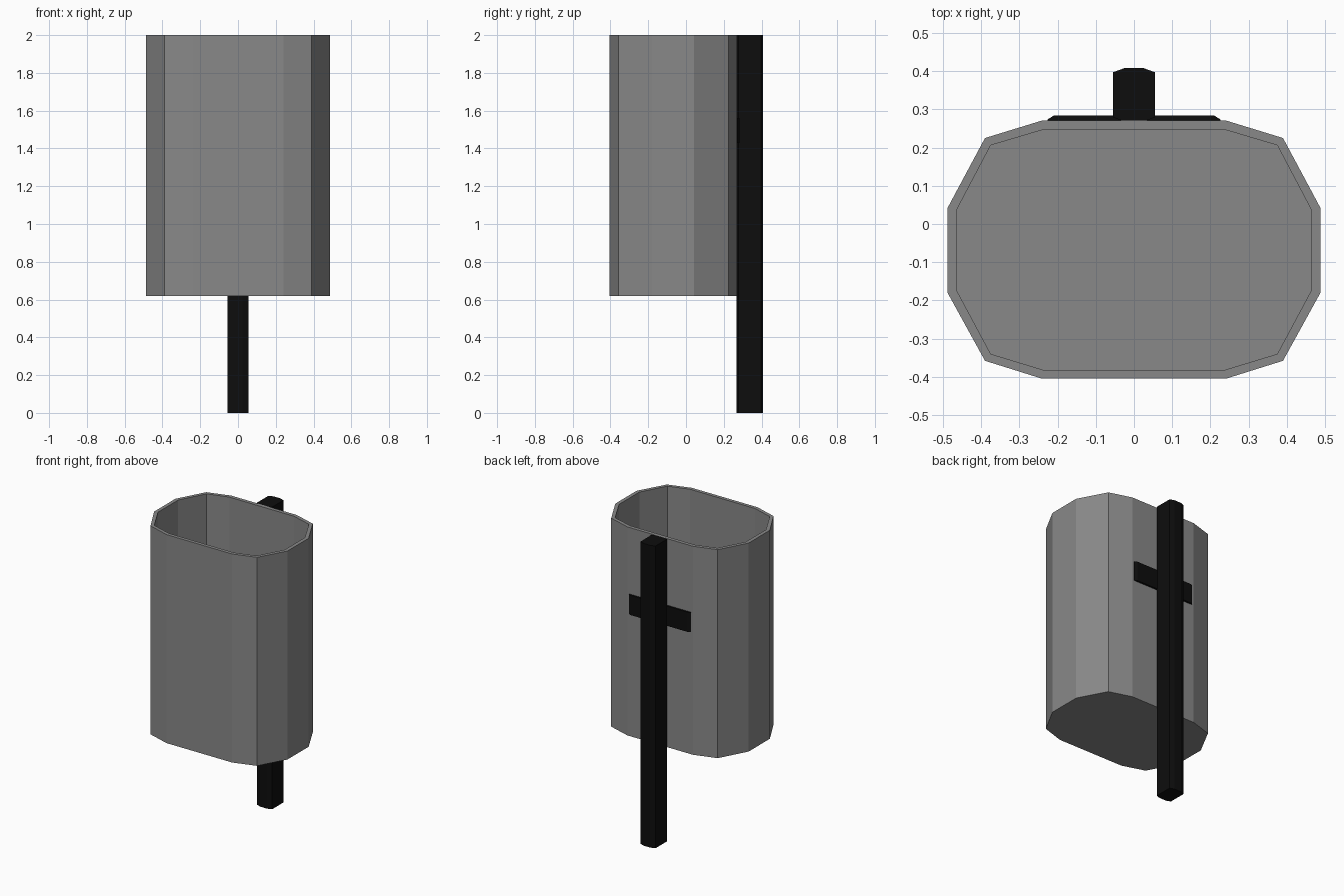
import bpy
import bmesh

cube = bpy.data.objects.get("Cube")
if cube:
    bpy.data.objects.remove(cube, do_unlink=True)


def make_material(name, value):
    mat = bpy.data.materials.new(name)
    mat.use_nodes = True
    colour = (value, value, value, 1)
    mat.diffuse_color = colour
    mat.node_tree.nodes["Principled BSDF"].inputs["Base Color"].default_value = colour
    return mat


def mirrored(half):
    """Close a right-hand half outline, listed front to back, across x = 0."""
    return half + [(-x, y) for x, y in reversed(half)]


def finish(name, bm, mat):
    bmesh.ops.recalc_face_normals(bm, faces=bm.faces)
    mesh = bpy.data.meshes.new(name)
    bm.to_mesh(mesh)
    bm.free()
    mesh.materials.append(mat)
    obj = bpy.data.objects.new(name, mesh)
    bpy.context.collection.objects.link(obj)
    return obj


def loft(name, rings, mat):
    """Skin a stack of (outline, z) rings and cap both ends."""
    bm = bmesh.new()
    loops = [[bm.verts.new((x, y, z)) for x, y in outline] for outline, z in rings]
    for a, b in zip(loops, loops[1:]):
        for i in range(len(a)):
            j = (i + 1) % len(a)
            bm.faces.new((a[i], a[j], b[j], b[i]))
    bm.faces.new(loops[0])
    bm.faces.new(loops[-1])
    return finish(name, bm, mat)


grey = make_material("grey metal", 0.25)
black = make_material("black metal", 0.004)

# Open bin: outer wall up, rim across, inner wall down to the floor
outer = mirrored([(0.24, -0.405), (0.39, -0.358), (0.488, -0.18),
                  (0.488, 0.042), (0.39, 0.225), (0.24, 0.271)])
inner = mirrored([(0.237, -0.382), (0.375, -0.34), (0.464, -0.174),
                  (0.464, 0.037), (0.375, 0.206), (0.237, 0.247)])
loft("bin_body", [(outer, 0.62), (outer, 2.0), (inner, 2.0), (inner, 0.645)], grey)

# Post with chamfered corners
post = mirrored([(0.025, 0.268), (0.055, 0.279), (0.055, 0.397), (0.025, 0.408)])
loft("post", [(post, 0.0), (post, 2.0)], black)

# Mounting strap between the bin and the post
strap = mirrored([(0.227, 0.27), (0.227, 0.273), (0.21, 0.284)])
loft("mounting_strap", [(strap, 1.43), (strap, 1.56)], black)
